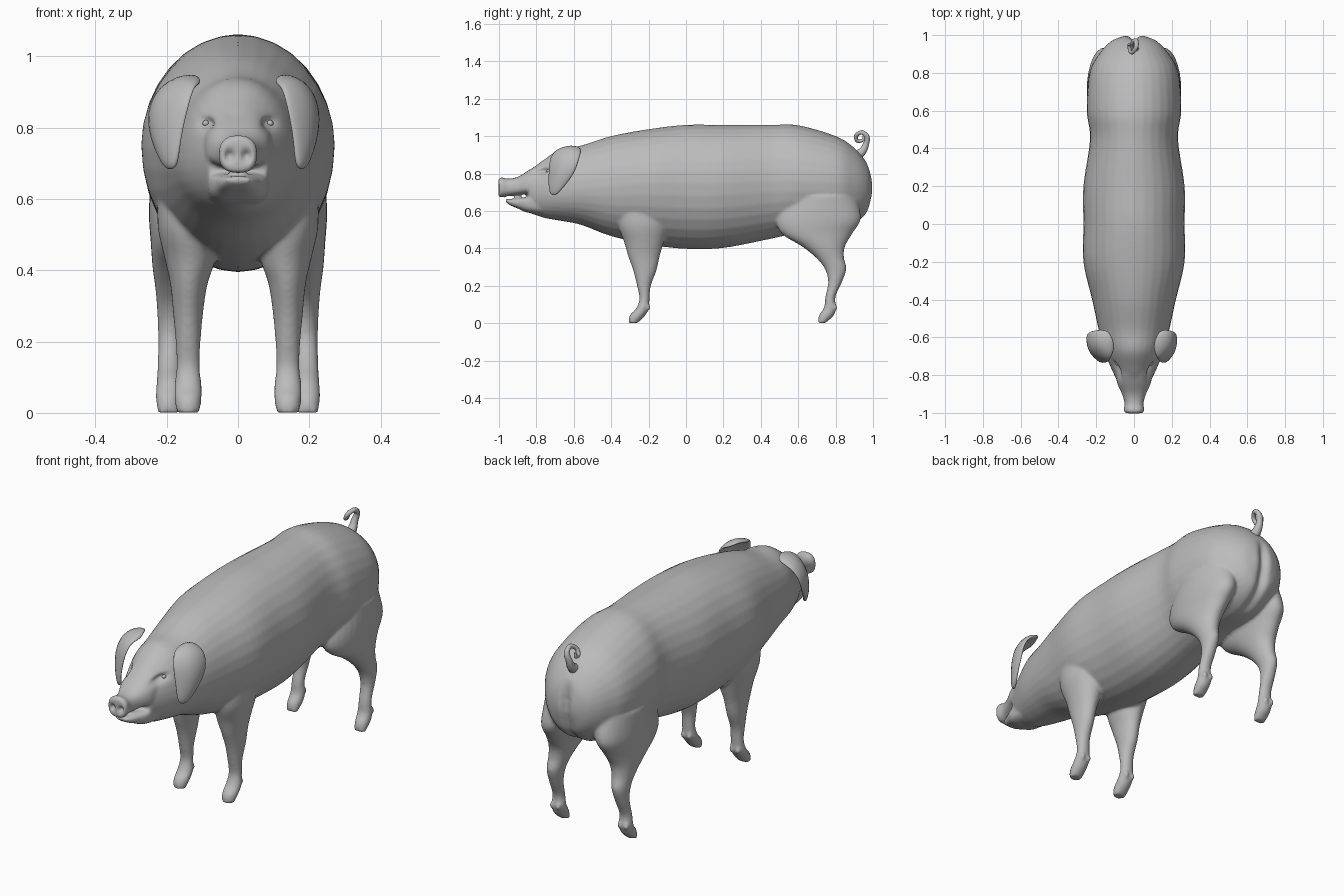
import bpy, bmesh, math
from mathutils import Vector

if "Cube" in bpy.data.objects:
    bpy.data.objects.remove(bpy.data.objects["Cube"])

skin = bpy.data.materials.new("grey_skin")
skin.diffuse_color = (0.5, 0.5, 0.5, 1)
skin.use_nodes = True
skin.node_tree.nodes["Principled BSDF"].inputs["Base Color"].default_value = skin.diffuse_color
SIDES = 32


def finish(ob):
    ob.data.materials.clear()
    ob.data.materials.append(skin)
    for p in ob.data.polygons:
        p.use_smooth = True


def new_object(name, bm):
    bmesh.ops.recalc_face_normals(bm, faces=bm.faces[:])
    me = bpy.data.meshes.new(name)
    bm.to_mesh(me)
    bm.free()
    ob = bpy.data.objects.new(name, me)
    bpy.context.collection.objects.link(ob)
    finish(ob)
    return ob


def spline(rows, steps=5):
    """Smooth interpolation through rows of numbers."""
    out = []
    for i in range(len(rows) - 1):
        a, b = rows[max(i - 1, 0)], rows[i]
        c, d = rows[i + 1], rows[min(i + 2, len(rows) - 1)]
        for s in range(steps):
            t = s / steps
            out.append([0.5 * (2*q + (r-p)*t + (2*p-5*q+4*r-u)*t*t + (3*q-p-3*r+u)*t**3)
                        for p, q, r, u in zip(a, b, c, d)])
    return out + [list(rows[-1])]


def loft(bm, rings):
    loops = [[bm.verts.new(p) for p in ring] for ring in rings]
    for a, b in zip(loops, loops[1:]):
        for i in range(SIDES):
            j = (i + 1) % SIDES
            bm.faces.new((a[i], a[j], b[j], b[i]))
    bm.faces.new(loops[0])
    bm.faces.new(loops[-1])


def trunk(bm, rows, power=1.0):
    """Rows: y, half width, top z, bottom z, widest z."""
    def ring(y, w, top, low, mid):
        pts = []
        for i in range(SIDES):
            a = math.tau * i / SIDES
            c, s = (math.copysign(abs(v) ** power, v) for v in (math.cos(a), math.sin(a)))
            pts.append((w * c, y, mid + s * ((top - mid) if s > 0 else (mid - low))))
        return pts
    loft(bm, [ring(*r) for r in spline(rows)])


def leg(bm, rows, side):
    """Rows: z, centre x, centre y, x radius, y radius."""
    loft(bm, [[(side * (x + rx * math.cos(math.tau * i / SIDES)),
                y + ry * math.sin(math.tau * i / SIDES), z) for i in range(SIDES)]
              for z, x, y, rx, ry in spline(rows)])


bm = bmesh.new()
# Trunk and back of head
trunk(bm, [(-.84, .085, .815, .59, .71), (-.755, .125, .877, .562, .71), (-.67, .158, .932, .547, .71),
           (-.56, .187, .95, .525, .72), (-.4, .222, 1.0, .465, .73), (-.2, .268, 1.037, .42, .75),
           (0, .268, 1.06, .397, .75), (.2, .268, 1.06, .402, .75), (.45, .233, 1.06, .45, .76),
           (.6, .25, 1.058, .48, .76), (.8, .235, 1.0, .49, .75), (.9, .185, .937, .525, .74),
           (.965, .125, .86, .58, .73), (.99, .07, .80, .65, .725), (1.0, .03, .75, .69, .72)])
# Snout and lower jaw
trunk(bm, [(-1.003, .042, .768, .678, .725), (-.988, .055, .78, .672, .725), (-.95, .05, .772, .68, .722),
           (-.9, .064, .782, .684, .725), (-.84, .09, .818, .686, .73), (-.77, .1, .86, .65, .73)], .8)
trunk(bm, [(-.965, .03, .662, .648, .655), (-.94, .046, .664, .63, .652), (-.9, .062, .668, .613, .65),
           (-.85, .083, .675, .592, .65), (-.77, .09, .70, .58, .65)], .65)
# Legs with dewclaws
FRONT = [(.62, .15, -.23, .075, .13), (.52, .145, -.23, .08, .13), (.43, .135, -.225, .07, .105),
         (.36, .138, -.225, .052, .085), (.28, .14, -.22, .042, .062), (.2, .14, -.225, .035, .037),
         (.13, .14, -.222, .033, .027), (.08, .14, -.233, .038, .034), (.045, .14, -.26, .038, .042),
         (.008, .14, -.283, .033, .024)]
HIND = [(.68, .13, .72, .115, .19), (.56, .155, .71, .095, .225), (.48, .165, .70, .08, .19),
        (.41, .175, .735, .065, .115), (.35, .182, .77, .05, .075), (.29, .187, .80, .04, .058),
        (.22, .19, .797, .034, .037), (.14, .193, .772, .032, .027), (.085, .193, .77, .036, .032),
        (.045, .195, .75, .036, .04), (.008, .195, .725, .03, .02)]
for side in (-1, 1):
    for rows, heel in ((FRONT, -.203), (HIND, .797)):
        leg(bm, rows, side)
        for dx in (-.018, .018):
            claw = bmesh.ops.create_icosphere(bm, subdivisions=2, radius=.013)["verts"]
            for v in claw:
                v.co = Vector((v.co.x + side * rows[-1][1] + dx, v.co.y + heel, v.co.z * 1.4 + .085))
body = new_object("body", bm)

# Fuse the parts into one smooth skin
bpy.context.view_layer.objects.active = body
body.select_set(True)
fuse = body.modifiers.new("fuse", "REMESH")
fuse.mode, fuse.voxel_size = "VOXEL", .008
soft = body.modifiers.new("soften", "SMOOTH")
soft.factor, soft.iterations = .5, 6
for name in ("fuse", "soften"):
    bpy.ops.object.modifier_apply(modifier=name)

# Nostrils, eye sockets and rump cleft
lowest = min(v.co.z for v in body.data.vertices)
for v in body.data.vertices:
    v.co.z -= lowest * max(0, 1 - v.co.z / .1)
    x, y, z = abs(v.co.x), v.co.y, v.co.z
    if y < -.96:
        v.co.y += .022 * math.exp(-((x - .024) / .011) ** 2 - ((z - .722) / .014) ** 2)
    elif y < -.65:
        d = .016 * math.exp(-((x - .09) / .018) ** 2 - ((z - .812) / .016) ** 2)
        v.co += Vector((-math.copysign(d, v.co.x), d, 0))
    elif y > .75:
        fade = min(1, max(0, (.86 - z) / .1)) * min(1, (y - .75) / .15)
        v.co.y -= .025 * fade * math.exp(-(x / .025) ** 2)
body.data.update()
finish(body)

# Eyes
for side, label in ((-1, "left"), (1, "right")):
    hit, spot, _, _ = body.ray_cast(Vector((side * .09, -2, .812)), Vector((0, 1, 0)))
    if hit:
        bm = bmesh.new()
        bmesh.ops.create_uvsphere(bm, u_segments=16, v_segments=10, radius=.012)
        for v in bm.verts:
            v.co = spot + Vector((v.co.x * .8, v.co.y * 1.2 + .005, v.co.z * .8))
        new_object(label + "_eye", bm)

# Floppy ears: rows run from root to tip, each from front edge to back edge
EAR = [[(.10, -.66, .925), (.11, -.60, .95), (.14, -.555, .93)],
       [(.12, -.71, .92), (.175, -.64, .945), (.20, -.56, .91)],
       [(.135, -.735, .86), (.215, -.67, .88), (.225, -.575, .85)],
       [(.15, -.735, .79), (.218, -.68, .79), (.22, -.60, .79)],
       [(.158, -.735, .73), (.195, -.70, .72), (.205, -.65, .73)],
       [(.165, -.725, .69), (.175, -.71, .68), (.185, -.69, .685)]]
for side, label, spread in ((-1, "left", 1.3), (1, "right", 1.0)):
    bm = bmesh.new()
    grid = [[bm.verts.new((side * (x + max(0, x - .14) * (spread - 1)), y, z)) for x, y, z in row]
            for row in EAR]
    for a, b in zip(grid, grid[1:]):
        for i in range(2):
            bm.faces.new((a[i], a[i + 1], b[i + 1], b[i]))
    ear = new_object(label + "_ear", bm)
    thick = ear.modifiers.new("thickness", "SOLIDIFY")
    thick.thickness, thick.offset = .022, 0
    ear.modifiers.new("round", "SUBSURF").levels = 2
    ear.modifiers["round"].render_levels = 2

# Curly tail
TAIL = [(0, .89, .88, .034), (0, .94, .915, .023), (0, .962, .955, .017), (.01, .968, .995, .014),
        (.012, .94, 1.02, .012), (-.005, .91, 1.003, .011), (-.02, .915, .975, .01),
        (-.026, .945, .978, .009), (-.026, .95, 1.0, .006)]
curve = bpy.data.curves.new("tail", "CURVE")
curve.dimensions, curve.bevel_depth, curve.bevel_resolution = "3D", 1.0, 3
curve.use_fill_caps = True
path = curve.splines.new("POLY")
points = spline(TAIL, 4)
path.points.add(len(points) - 1)
for p, (x, y, z, r) in zip(path.points, points):
    p.co, p.radius = (x, y, z, 1), r
path.use_smooth = True
curve.materials.append(skin)
bpy.context.collection.objects.link(bpy.data.objects.new("tail", curve))
